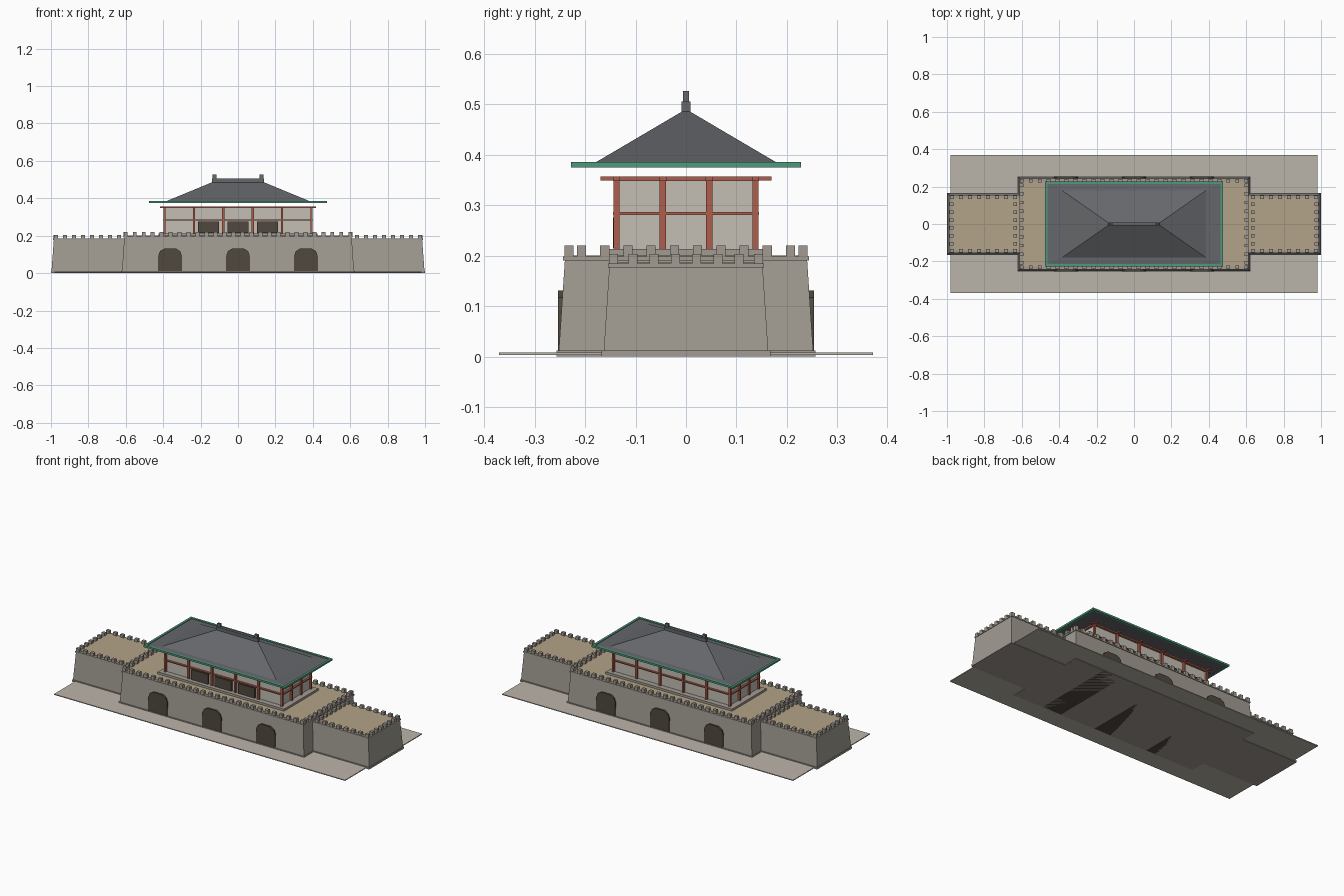
import bpy, bmesh, math

if "Cube" in bpy.data.objects:
    bpy.data.objects.remove(bpy.data.objects["Cube"])

def material(name, rgb):
    m = bpy.data.materials.new(name)
    m.diffuse_color = (*rgb, 1)
    m.use_nodes = True
    m.node_tree.nodes["Principled BSDF"].inputs["Base Color"].default_value = m.diffuse_color
    return m

STONE = material("stone", (0.36, 0.33, 0.29))
PAVING = material("paving", (0.50, 0.46, 0.40))
DECK = material("deck", (0.45, 0.37, 0.25))
DARK = material("dark_wood", (0.08, 0.065, 0.05))
RED = material("red_wood", (0.42, 0.11, 0.07))
PLASTER = material("plaster", (0.55, 0.52, 0.46))
GREEN = material("green_trim", (0.08, 0.32, 0.20))
TILE = material("roof_tile", (0.13, 0.135, 0.145))

def finish(bm, name, mat):
    bmesh.ops.recalc_face_normals(bm, faces=bm.faces[:])
    me = bpy.data.meshes.new(name)
    bm.to_mesh(me)
    bm.free()
    me.materials.append(mat)
    ob = bpy.data.objects.new(name, me)
    bpy.context.collection.objects.link(ob)
    return ob

def loft(name, rings, mat):
    """Stack of rectangles, each given as (x0, x1, y0, y1, z)."""
    bm = bmesh.new()
    loops = [[bm.verts.new(p) for p in ((a, c, z), (b, c, z), (b, d, z), (a, d, z))]
             for a, b, c, d, z in rings]
    bm.faces.new(loops[0])
    bm.faces.new(loops[-1])
    for lo, hi in zip(loops, loops[1:]):
        for i in range(4):
            j = (i + 1) % 4
            bm.faces.new((lo[i], lo[j], hi[j], hi[i]))
    return finish(bm, name, mat)

def box(name, x0, x1, y0, y1, z0, z1, mat):
    return loft(name, [(x0, x1, y0, y1, z0), (x0, x1, y0, y1, z1)], mat)

def cbox(name, x, y, hx, hy, z0, z1, mat):
    return box(name, x - hx, x + hx, y - hy, y + hy, z0, z1, mat)

def spread(a, b, n):
    return [a + (b - a) * i / (n - 1) for i in range(n)]

def merlons(name, points, z0, z1):
    for x, y in points:
        cbox(name, x, y, 0.0105, 0.009, z0, z1, STONE)

# Paved ground plate
box("paved_base", -0.98, 0.98, -0.37, 0.37, 0.003, 0.008, PAVING)

# Central battered wall block with footing and deck
cbox("main_footing", 0, 0, 0.625, 0.257, 0, 0.012, STONE)
loft("main_wall", [(-0.62, 0.62, -0.252, 0.252, 0.01),
                   (-0.608, 0.608, -0.24, 0.24, 0.19)], STONE)
cbox("main_coping", 0, 0, 0.612, 0.244, 0.19, 0.198, STONE)
cbox("main_deck", 0, 0, 0.598, 0.228, 0.196, 0.2, DECK)
merlons("main_merlon", [(x, s * 0.232) for x in spread(-0.6, 0.6, 26) for s in (-1, 1)], 0.198, 0.22)
merlons("main_end_merlon", [(s * 0.602, y) for y in spread(-0.207, 0.207, 10) for s in (-1, 1)], 0.198, 0.22)

# Side wing walls
for s in (-1, 1):
    def span(a, b):
        return (a, b) if s > 0 else (-b, -a)
    box("wing_footing", *span(0.6, 1.0), -0.167, 0.167, 0, 0.012, STONE)
    loft("wing_wall", [(*span(0.6, 0.997), -0.163, 0.163, 0.01),
                       (*span(0.6, 0.985), -0.152, 0.152, 0.176)], STONE)
    box("wing_coping", *span(0.6, 0.988), -0.155, 0.155, 0.176, 0.184, STONE)
    box("wing_deck", *span(0.61, 0.97), -0.138, 0.138, 0.182, 0.186, DECK)
    merlons("wing_merlon", [(s * x, t * 0.144) for x in spread(0.637, 0.974, 8) for t in (-1, 1)], 0.184, 0.203)
    merlons("wing_end_merlon", [(s * x, y) for x in (0.635, 0.976) for y in spread(-0.105, 0.105, 6)], 0.184, 0.203)

# Arched passages running through the wall
for gx in (-0.363, 0, 0.363):
    prof = [(-0.064, 0), (0.064, 0), (0.064, 0.092), (0.054, 0.117), (0.032, 0.131),
            (-0.032, 0.131), (-0.054, 0.117), (-0.064, 0.092)]
    bm = bmesh.new()
    f = bm.faces.new([bm.verts.new((gx + x, -0.254, z)) for x, z in prof])
    ext = bmesh.ops.extrude_face_region(bm, geom=[f], use_keep_orig=True)
    bmesh.ops.translate(bm, vec=(0, 0.508, 0),
                        verts=[v for v in ext["geom"] if isinstance(v, bmesh.types.BMVert)])
    finish(bm, "gate_passage", DARK)

# Hall plinth and walls
cbox("hall_plinth", 0, 0, 0.425, 0.165, 0.198, 0.213, STONE)
cbox("hall_wall", 0, 0, 0.388, 0.132, 0.213, 0.352, PLASTER)

# Timber frame
COLS_X = spread(-0.393, 0.393, 6)
COLS_Y = spread(-0.138, 0.138, 4)
for s in (-1, 1):
    for x in COLS_X:
        cbox("long_side_column", x, s * 0.138, 0.006, 0.006, 0.213, 0.355, RED)
        cbox("long_side_bracket", x, s * 0.154, 0.007, 0.015, 0.349, 0.357, RED)
    for y in COLS_Y[1:-1]:
        cbox("end_column", s * 0.393, y, 0.006, 0.006, 0.213, 0.355, RED)
    for y in COLS_Y:
        cbox("end_bracket", s * 0.403, y, 0.014, 0.007, 0.349, 0.357, RED)
    for z, h in ((0.283, 0.003), (0.352, 0.0045)):
        cbox("long_beam", 0, s * 0.138, 0.4, 0.0065, z - h, z + h, RED)
        cbox("end_beam", s * 0.393, 0, 0.0065, 0.144, z - h, z + h, RED)

# Front door panels
for x in (-0.158, 0, 0.158):
    cbox("door_panel", x, -0.139, 0.056, 0.006, 0.215, 0.275, DARK)

# Hipped roof with flat flared eaves and green rim
loft("hip_roof", [(-0.468, 0.468, -0.219, 0.219, 0.375),
                  (-0.468, 0.468, -0.219, 0.219, 0.381),
                  (-0.385, 0.385, -0.18, 0.18, 0.384),
                  (-0.135, 0.135, -0.005, 0.005, 0.487)], TILE)
for s in (-1, 1):
    cbox("eave_trim_long", 0, s * 0.221, 0.477, 0.007, 0.374, 0.385, GREEN)
    cbox("eave_trim_end", s * 0.47, 0, 0.007, 0.228, 0.374, 0.385, GREEN)
    cbox("ridge_ornament", s * 0.125, 0, 0.011, 0.0055, 0.5, 0.526, TILE)
cbox("roof_ridge", 0, 0, 0.14, 0.009, 0.483, 0.505, TILE)
